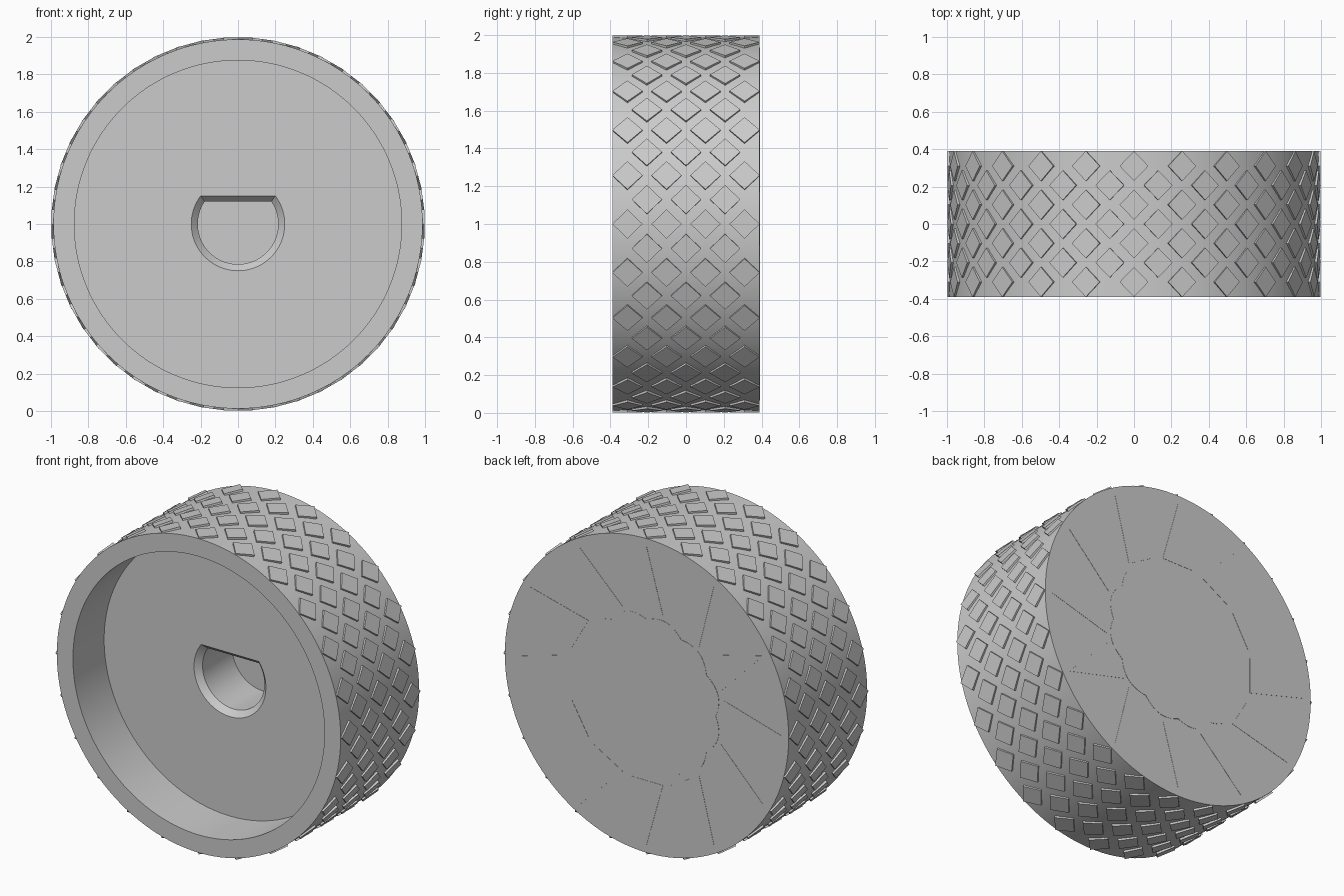
import bpy, bmesh, math
from math import sin, cos, pi, asin

cube = bpy.data.objects.get("Cube")
if cube:
    bpy.data.objects.remove(cube, do_unlink=True)

grey = bpy.data.materials.new("plain grey")
grey.use_nodes = True
colour = (0.6, 0.6, 0.6, 1)
grey.diffuse_color = colour
grey.node_tree.nodes["Principled BSDF"].inputs["Base Color"].default_value = colour

HALF = 0.39      # half the width along y
BODY = 0.987     # body radius
RECESS = 0.875   # recess radius
FLOOR = -0.08    # y of the recess floor
SEG = 128


def finish(name, bm):
    bmesh.ops.recalc_face_normals(bm, faces=bm.faces[:])
    mesh = bpy.data.meshes.new(name)
    bm.to_mesh(mesh)
    bm.free()
    mesh.materials.append(grey)
    ob = bpy.data.objects.new(name, mesh)
    bpy.context.collection.objects.link(ob)
    return ob


def loft(bm, sections):
    """Join closed sections of equal length and cap both ends."""
    loops = [[bm.verts.new(p) for p in s] for s in sections]
    for a, b in zip(loops, loops[1:]):
        for i in range(len(a)):
            j = (i + 1) % len(a)
            bm.faces.new((a[i], a[j], b[j], b[i]))
    bm.faces.new(loops[0])
    bm.faces.new(loops[-1])


def circle(r, y):
    angles = [2 * pi * i / SEG for i in range(SEG)]
    return [(r * cos(a), y, 1 + r * sin(a)) for a in angles]


def d_section(r, flat, y, n=64):
    start = pi - asin(flat / r)
    sweep = 2 * pi - (pi - 2 * asin(flat / r))
    angles = [start + sweep * i / n for i in range(n + 1)]
    return [(r * cos(a), y, 1 + r * sin(a)) for a in angles]


# Body: a cup open to the front
bm = bmesh.new()
loft(bm, [circle(BODY, HALF), circle(BODY, -HALF),
          circle(RECESS, -HALF), circle(RECESS, FLOOR)])
body = finish("knob_body", bm)

# Chamfered D-shaped shaft socket
bm = bmesh.new()
loft(bm, [d_section(0.27, 0.17, FLOOR - 0.02), d_section(0.25, 0.15, FLOOR),
          d_section(0.215, 0.12, FLOOR + 0.035), d_section(0.215, 0.12, FLOOR + 0.33)])
cutter = finish("socket_cutter", bm)
cutter.hide_render = True
mod = body.modifiers.new("socket", 'BOOLEAN')
mod.operation = 'DIFFERENCE'
mod.solver = 'EXACT'
mod.object = cutter
bpy.context.view_layer.objects.active = body
body.select_set(True)
bpy.ops.object.modifier_apply(modifier=mod.name)
bpy.data.objects.remove(cutter, do_unlink=True)
bpy.ops.object.shade_smooth_by_angle(angle=math.radians(25))

# Diamond grip pads in staggered columns
bm = bmesh.new()
COLUMNS = 48
for k in range(COLUMNS):
    a = 2 * pi * k / COLUMNS
    rows = (-0.31, -0.103, 0.103, 0.31) if k % 2 == 0 else (-0.207, 0, 0.207)
    for y in rows:
        pads = []
        for r in (0.97, 0.997):
            pads.append([(r * sin(a) + t * cos(a), y + w, 1 + r * cos(a) - t * sin(a))
                         for t, w in ((0.077, 0), (0, 0.08), (-0.077, 0), (0, -0.08))])
        loft(bm, pads)
finish("grip_diamonds", bm)

# Very low star rays and scalloped disc on the back
bm = bmesh.new()
LOW, HIGH = HALF - 0.01, HALF + 0.0015
for k in range(12):
    a = k * pi / 6
    tri = ((0.935, a), (0.545, a + 0.21), (0.545, a - 0.21))
    loft(bm, [[(r * cos(t), y, 1 + r * sin(t)) for r, t in tri] for y in (LOW, HIGH)])
finish("back_star_rays", bm)

bm = bmesh.new()
lobes = [(0.48 + 0.035 * abs(sin(6 * t)), t) for t in (2 * pi * i / 144 for i in range(144))]
loft(bm, [[(r * cos(t), y, 1 + r * sin(t)) for r, t in lobes] for y in (LOW, HIGH)])
finish("back_scalloped_disc", bm)
